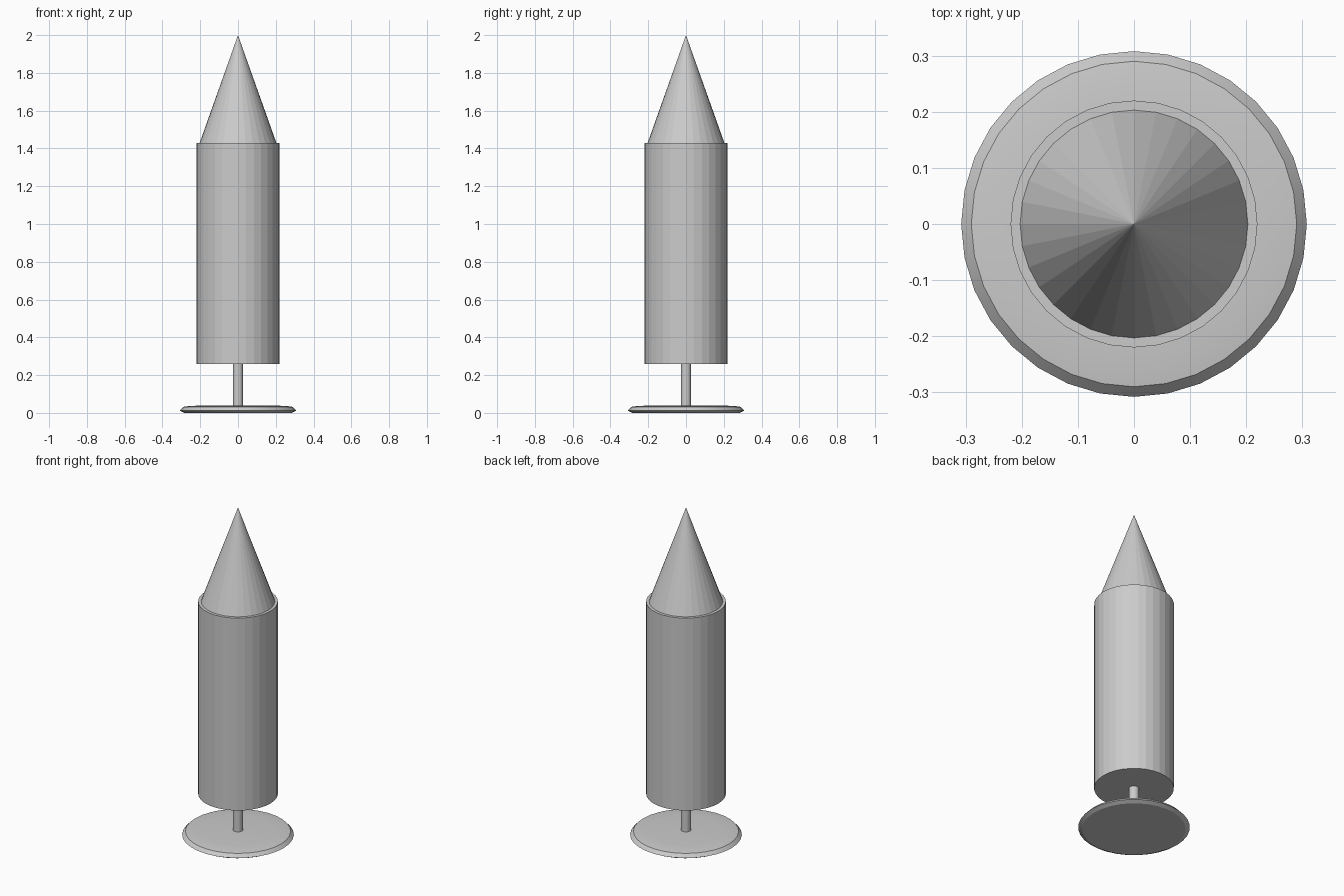
import bpy, bmesh
from math import radians, cos, sin, tau

if "Cube" in bpy.data.objects:
    bpy.data.objects.remove(bpy.data.objects["Cube"])


def lathe(name, profile, sides=32):
    """Spin an (r, z) profile round the z axis; r = 0 makes a pole."""
    bm = bmesh.new()
    rings = []
    for r, z in profile:
        n = 1 if r == 0 else sides
        rings.append([bm.verts.new((r * cos(tau * i / sides), r * sin(tau * i / sides), z))
                      for i in range(n)])
    for a, b in zip(rings, rings[1:]):
        for i in range(sides):
            j = (i + 1) % sides
            quad = [a[i % len(a)], a[j % len(a)], b[j % len(b)], b[i % len(b)]]
            bm.faces.new(list(dict.fromkeys(quad)))
    bmesh.ops.recalc_face_normals(bm, faces=bm.faces[:])
    mesh = bpy.data.meshes.new(name)
    bm.to_mesh(mesh)
    bm.free()
    obj = bpy.data.objects.new(name, mesh)
    bpy.context.collection.objects.link(obj)
    return obj


# shallow domed foot with a bevelled rim
foot = lathe("base_plate", [(0, 0), (0.285, 0), (0.308, 0.012), (0.29, 0.032),
                            (0.26, 0.036), (0.2, 0.039), (0, 0.04)])
# thin post carrying the body
lathe("stem", [(0, 0.03), (0.027, 0.03), (0.027, 0.27), (0, 0.27)])
# tall cylindrical body
lathe("body", [(0, 0.26), (0.22, 0.26), (0.22, 1.43), (0, 1.43)])
# pointed top, set in slightly from the body edge
lathe("cone_tip", [(0, 1.425), (0.203, 1.43), (0, 2.0)])

# soft shading on the domed foot only
bpy.ops.object.select_all(action='DESELECT')
foot.select_set(True)
bpy.context.view_layer.objects.active = foot
bpy.ops.object.shade_smooth_by_angle(angle=radians(20))
